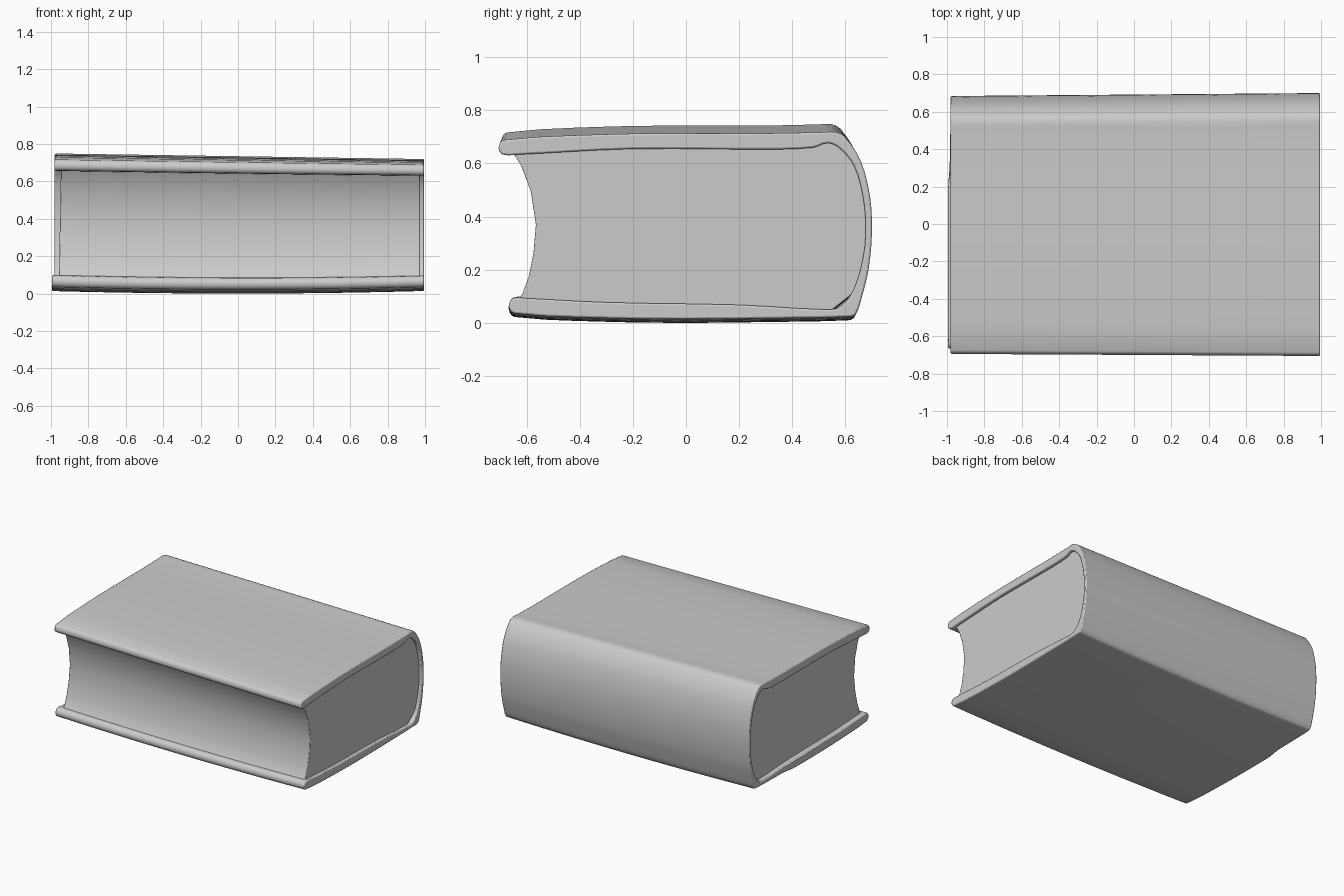
import bpy, bmesh
from mathutils import Vector

if "Cube" in bpy.data.objects:
    bpy.data.objects.remove(bpy.data.objects["Cube"])


def smooth_loop(pts, steps=3):
    """Closed Catmull-Rom curve through the profile points."""
    v = [Vector(p) for p in pts]
    n, out = len(v), []
    for i in range(n):
        a, b, c, d = v[i - 1], v[i], v[(i + 1) % n], v[(i + 2) % n]
        # centripetal-like tangents, limited by the segment length
        seg = (c - b).length
        m0 = (c - a).normalized() * seg
        m1 = (d - b).normalized() * seg
        for k in range(steps):
            t = k / steps
            out.append((2*t**3 - 3*t**2 + 1) * b + (t**3 - 2*t**2 + t) * m0
                       + (3*t**2 - 2*t**3) * c + (t**3 - t**2) * m1)
    return out


def warp(x, y, z):
    """Slight sag and skew of an old, worn book."""
    h = z / 0.73
    wz = z + h * (-0.015 * x) + (1 - h) * 0.014 * x * x
    wy = y + (0.008 * x if y > 0 else -0.006 * x * h)
    wx = x - (0.015 * (1 - h) * max(0, -x) if y < 0.3 else 0)
    return wx, wy, wz


def loft(name, profile, x0, x1, bevel, stations=12):
    bm = bmesh.new()
    rings = []
    for i in range(stations + 1):
        x = x0 + (x1 - x0) * i / stations
        rings.append([bm.verts.new(warp(x, p.x, p.y)) for p in profile])
    n = len(profile)
    for a, b in zip(rings, rings[1:]):
        for j in range(n):
            k = (j + 1) % n
            bm.faces.new((a[j], a[k], b[k], b[j]))
    bm.faces.new(rings[0][::-1])
    bm.faces.new(rings[-1])
    bmesh.ops.recalc_face_normals(bm, faces=bm.faces)
    mesh = bpy.data.meshes.new(name)
    bm.to_mesh(mesh)
    bm.free()
    ob = bpy.data.objects.new(name, mesh)
    bpy.context.collection.objects.link(ob)
    bpy.context.view_layer.objects.active = ob
    ob.select_set(True)
    mod = ob.modifiers.new("soft_edges", 'BEVEL')
    mod.width, mod.segments = bevel, 2
    mod.limit_method, mod.angle_limit = 'ANGLE', 1.1
    bpy.ops.object.shade_smooth_by_angle(angle=0.8)
    ob.select_set(False)
    return ob


# Cover: two boards joined by a rounded spine, as one C-shaped section (y, z)
cover = [(-0.685, 0.645), (-0.70, 0.672), (-0.68, 0.702), (-0.3, 0.724),
         (0, 0.728), (0.3, 0.728), (0.50, 0.732), (0.555, 0.733),
         (0.59, 0.715), (0.65, 0.62), (0.685, 0.48), (0.692, 0.34),
         (0.68, 0.2), (0.655, 0.09), (0.63, 0.018), (0.60, 0.009),
         (0.3, 0.003), (0, 0.0), (-0.3, 0.004), (-0.645, 0.022),
         (-0.667, 0.05), (-0.65, 0.082), (-0.60, 0.082), (-0.3, 0.066),
         (0.2, 0.056), (0.52, 0.038), (0.575, 0.05), (0.625, 0.12),
         (0.66, 0.25), (0.668, 0.36), (0.658, 0.48), (0.625, 0.6),
         (0.57, 0.67), (0.525, 0.69), (0.47, 0.672), (0.3, 0.665),
         (-0.2, 0.667), (-0.62, 0.645)]
loft("cover", smooth_loop(cover), -0.98, 0.995, 0.007)

# Page block: concave fore-edge, rounded back tucked into the spine
fore_edge = [(-0.65, 0.66), (-0.615, 0.60), (-0.58, 0.50), (-0.562, 0.37),
             (-0.572, 0.26), (-0.59, 0.17), (-0.615, 0.10), (-0.64, 0.06)]
back = [(0.54, 0.035), (0.632, 0.11), (0.672, 0.25), (0.68, 0.36),
        (0.67, 0.48), (0.635, 0.6), (0.575, 0.68), (0.52, 0.70), (0.45, 0.685)]
pages = [Vector(p) for p in fore_edge + [(0, 0.045)] + back + [(0, 0.69)]]
loft("page_block", pages, -0.945, 0.972, 0.004)
